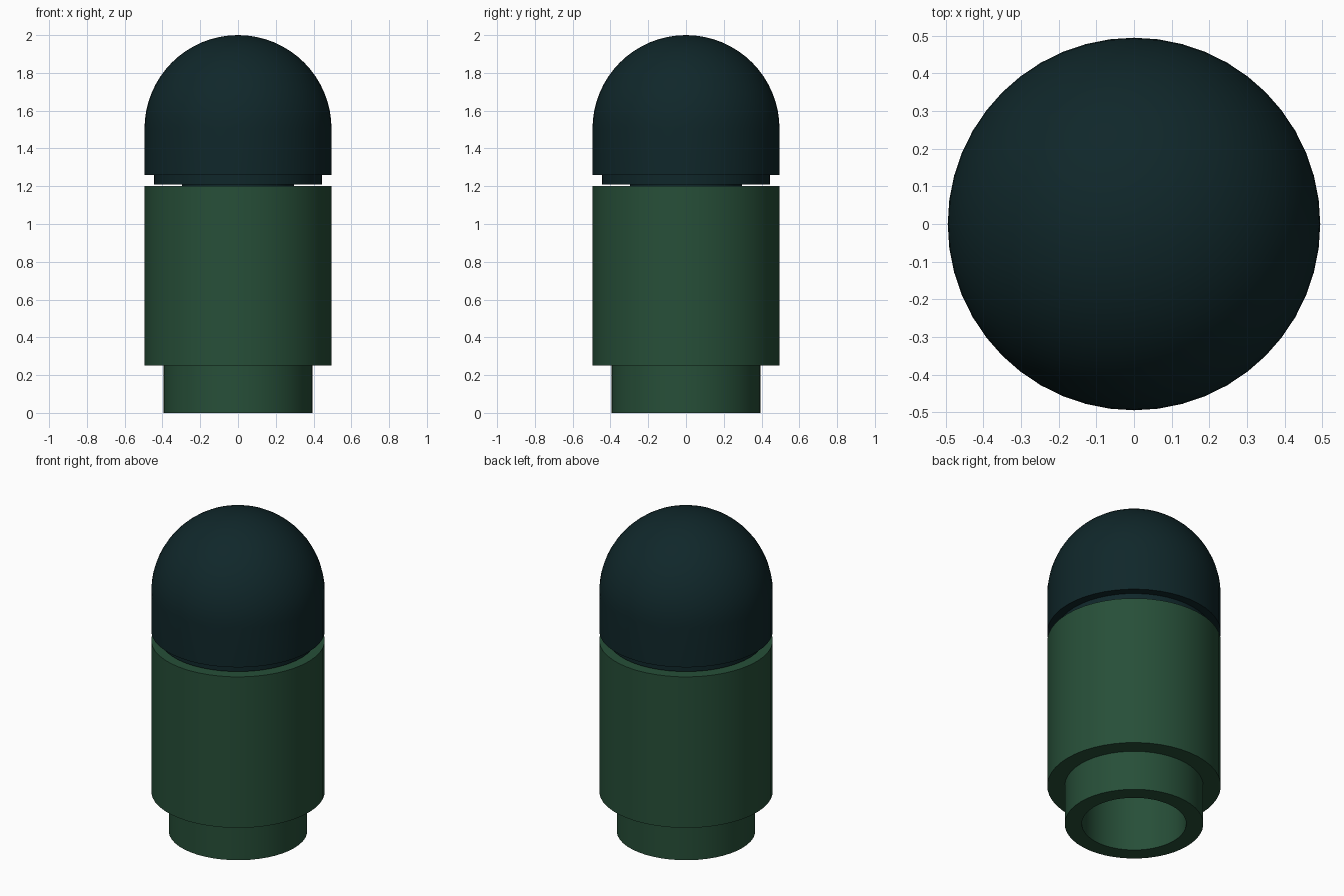
import bpy
import bmesh
from math import sin, cos, pi, radians

cube = bpy.data.objects.get("Cube")
if cube:
    bpy.data.objects.remove(cube, do_unlink=True)

SIDES = 48


def material(name, rgb):
    mat = bpy.data.materials.new(name)
    mat.use_nodes = True
    colour = (*rgb, 1)
    mat.diffuse_color = colour
    mat.node_tree.nodes["Principled BSDF"].inputs["Base Color"].default_value = colour
    return mat


def lathe(name, profile, mat, closed=False):
    """Spin a (radius, height) profile around the z axis."""
    bm = bmesh.new()
    verts = [bm.verts.new((r, 0, z)) for r, z in profile]
    edges = [bm.edges.new(pair) for pair in zip(verts, verts[1:])]
    if closed:
        edges.append(bm.edges.new((verts[-1], verts[0])))
    bmesh.ops.spin(bm, geom=verts + edges, cent=(0, 0, 0), axis=(0, 0, 1),
                   angle=2 * pi, steps=SIDES)
    bmesh.ops.remove_doubles(bm, verts=bm.verts, dist=0.0005)
    bmesh.ops.recalc_face_normals(bm, faces=bm.faces)
    mesh = bpy.data.meshes.new(name)
    bm.to_mesh(mesh)
    bm.free()
    mesh.materials.append(mat)
    obj = bpy.data.objects.new(name, mesh)
    bpy.context.collection.objects.link(obj)
    bpy.ops.object.select_all(action="DESELECT")
    obj.select_set(True)
    bpy.context.view_layer.objects.active = obj
    bpy.ops.object.shade_smooth_by_angle(angle=radians(30))
    return obj


green = material("dark green", (0.020, 0.078, 0.040))
teal = material("blackish teal", (0.005, 0.020, 0.023))

RADIUS, NECK, BORE = 0.495, 0.395, 0.298
SHOULDER, RIM = 0.25, 1.2

# Hollow body with a narrower neck at the foot
lathe("body", [(BORE, 0), (NECK, 0), (NECK, SHOULDER), (RADIUS, SHOULDER),
               (RADIUS, RIM), (BORE, RIM)], green, closed=True)

# Domed cap with a stepped lip and a plug that sits in the bore
dome_base = 2 - RADIUS
rings = 16
dome = [(RADIUS * cos(i * pi / 2 / rings), dome_base + RADIUS * sin(i * pi / 2 / rings))
        for i in range(rings + 1)]
plug_end = RIM - SHOULDER
lathe("cap", [(0, plug_end), (BORE - 0.001, plug_end), (BORE - 0.001, 1.21),
              (0.445, 1.21), (0.445, 1.26), (RADIUS, 1.26)] + dome, teal)
